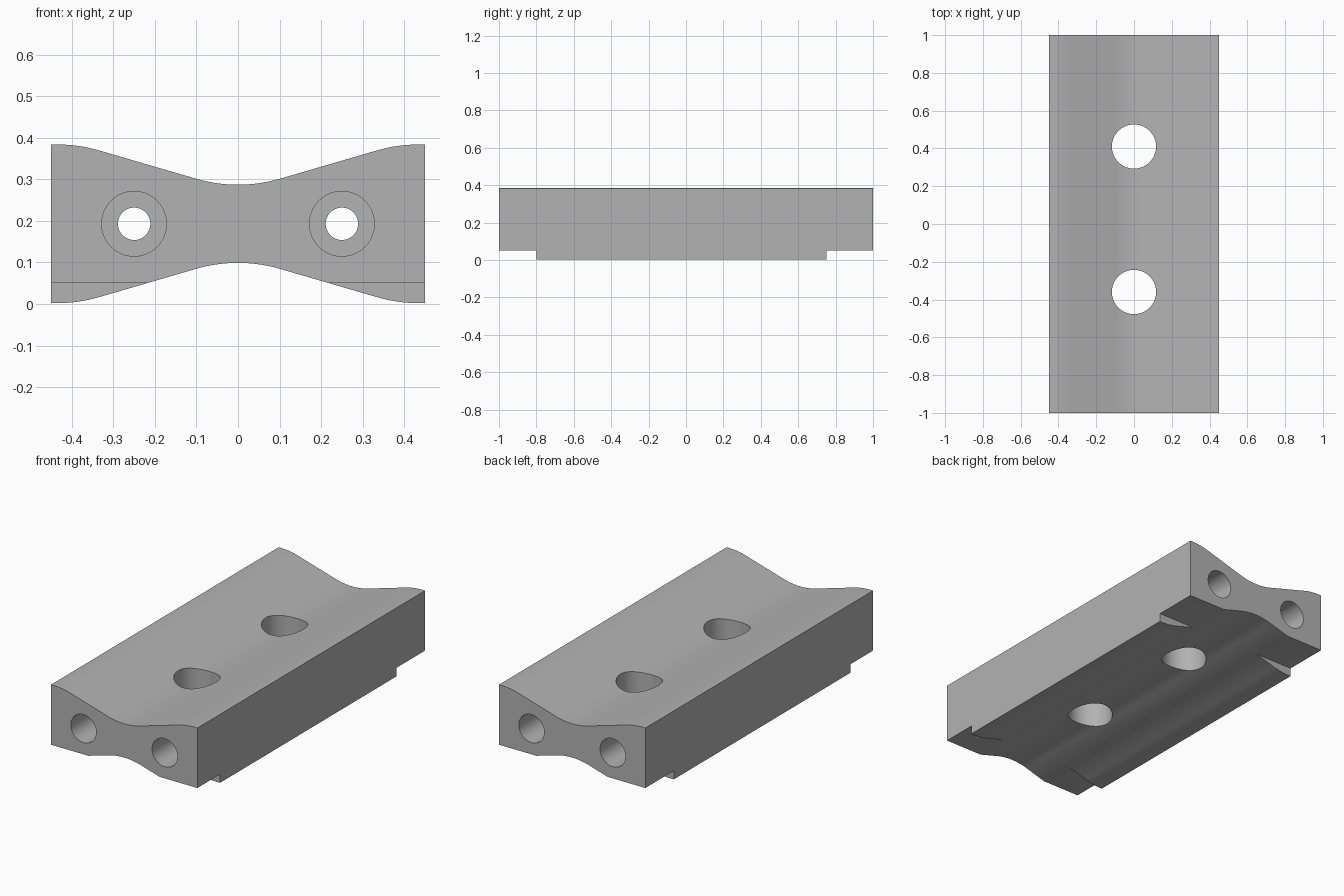
import bpy, bmesh, math
from mathutils import Matrix

if "Cube" in bpy.data.objects:
    bpy.data.objects.remove(bpy.data.objects["Cube"])

HALF_W, MID_Z = 0.45, 0.193
RADIUS, SLOPE, CREST = 0.36, 0.28, 0.435   # arc radius, sine of slope angle, crest position
VALLEY = 0.094                             # valley height above the middle plane

grey = bpy.data.materials.new("plain grey")
grey.use_nodes = True
colour = (0.45, 0.45, 0.45, 1)
grey.diffuse_color = colour
grey.node_tree.nodes["Principled BSDF"].inputs["Base Color"].default_value = colour


def make(name, bm):
    bmesh.ops.recalc_face_normals(bm, faces=bm.faces)
    mesh = bpy.data.meshes.new(name)
    bm.to_mesh(mesh)
    bm.free()
    mesh.materials.append(grey)
    obj = bpy.data.objects.new(name, mesh)
    bpy.context.collection.objects.link(obj)
    return obj


def cylinder(name, radius, length, place, along_y=False):
    bm = bmesh.new()
    turn = Matrix.Rotation(math.pi / 2, 4, 'X') if along_y else Matrix()
    bmesh.ops.create_cone(bm, cap_ends=True, segments=64, radius1=radius, radius2=radius,
                          depth=length, matrix=Matrix.Translation(place) @ turn)
    return make(name, bm)


def box(name, size, place):
    bm = bmesh.new()
    bmesh.ops.create_cube(bm, size=1, matrix=Matrix.Translation(place) @ Matrix.Diagonal((*size, 1)))
    return make(name, bm)


def half_curve():
    """Valley arc, straight flank and crest arc, from the middle to the side."""
    angle = math.asin(SLOPE)
    steps = 8
    arc = [(RADIUS * math.sin(angle * i / steps), RADIUS * (1 - math.cos(angle * i / steps)))
           for i in range(steps + 1)]
    run = CREST - 2 * arc[-1][0]
    top = VALLEY + 2 * arc[-1][1] + run * math.tan(angle)
    pts = [(x, VALLEY + h) for x, h in arc]
    pts += [(CREST - x, top - h) for x, h in reversed(arc)]
    return pts + [(HALF_W, top - 0.0003)]


# Waisted block: the same wave above and below the middle plane
half = half_curve()
wave = [(-x, h) for x, h in reversed(half[1:])] + half
outline = [(x, MID_Z + h) for x, h in wave] + [(x, MID_Z - h) for x, h in reversed(wave)]
bm = bmesh.new()
face = bm.faces.new([bm.verts.new((x, -1, z)) for x, z in outline])
extruded = bmesh.ops.extrude_face_region(bm, geom=[face])["geom"]
bmesh.ops.translate(bm, vec=(0, 2, 0), verts=[g for g in extruded if isinstance(g, bmesh.types.BMVert)])
block = make("waisted_block", bm)

# Notches under both ends
cutters = [box("front_notch_cutter", (2, 1, 1), (0, -1.3, -0.45)),
           box("back_notch_cutter", (2, 1, 1), (0, 1.25, -0.45))]

# Two upright holes through the waist
for y in (0.41, -0.36):
    cutters.append(cylinder("upright_hole_cutter", 0.117, 1, (0, y, MID_Z)))

# Lengthwise holes, wider at both ends
for x in (-0.25, 0.25):
    cutters.append(cylinder("lengthwise_hole_cutter", 0.039, 3, (x, 0, MID_Z), True))
    for y in (-1, 1):
        cutters.append(cylinder("wide_bore_cutter", 0.078, 0.9, (x, y, MID_Z), True))

bpy.context.view_layer.objects.active = block
for cutter in cutters:
    mod = block.modifiers.new("cut", 'BOOLEAN')
    mod.operation, mod.solver, mod.object = 'DIFFERENCE', 'EXACT', cutter
    bpy.ops.object.modifier_apply(modifier=mod.name)
    bpy.data.objects.remove(cutter)

bpy.ops.object.select_all(action='DESELECT')
block.select_set(True)
bpy.ops.object.shade_smooth_by_angle(angle=math.radians(30))
